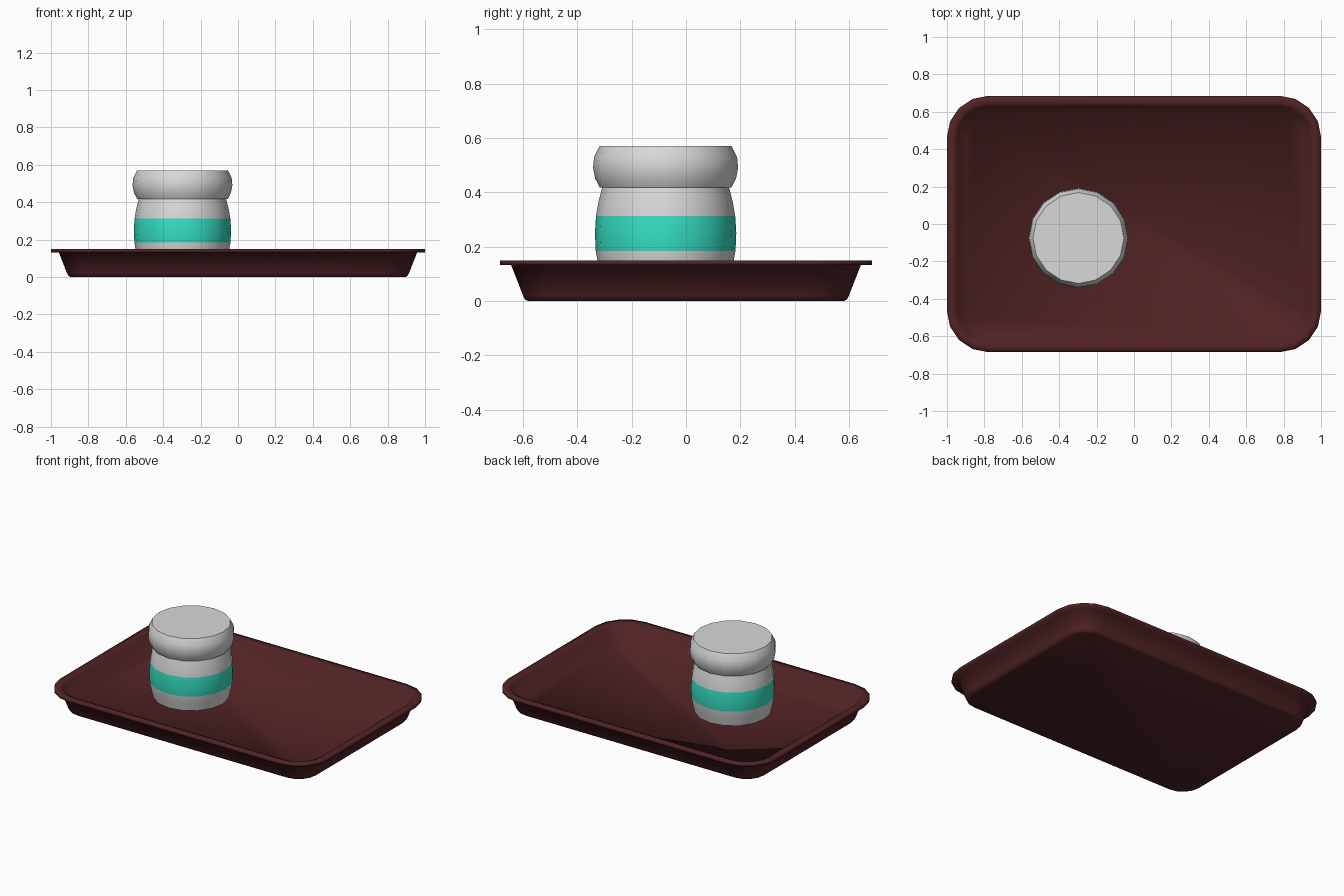
import bpy, bmesh, math

if "Cube" in bpy.data.objects:
    bpy.data.objects.remove(bpy.data.objects["Cube"])


def material(name, rgb):
    m = bpy.data.materials.new(name)
    m.diffuse_color = (*rgb, 1.0)
    m.use_nodes = True
    m.node_tree.nodes["Principled BSDF"].inputs["Base Color"].default_value = m.diffuse_color
    return m


BROWN = material("dark red brown", (0.083, 0.0165, 0.018))
WHITE = material("light grey", (0.70, 0.69, 0.69))
TEAL = material("teal", (0.035, 0.75, 0.55))


def loft(name, rings, mats, rule=None):
    """Skin a list of equal-length point rings and cap both ends."""
    bm = bmesh.new()
    vr = [[bm.verts.new(p) for p in ring] for ring in rings]
    n = len(vr[0])
    for a, b in zip(vr, vr[1:]):
        for i in range(n):
            j = (i + 1) % n
            bm.faces.new((a[i], a[j], b[j], b[i]))
    bm.faces.new(vr[0][::-1])
    bm.faces.new(vr[-1])
    bmesh.ops.recalc_face_normals(bm, faces=bm.faces[:])
    for f in bm.faces:
        f.smooth = True
        if rule:
            f.material_index = rule(f.calc_center_median())
    me = bpy.data.meshes.new(name)
    bm.to_mesh(me)
    bm.free()
    for m in mats:
        me.materials.append(m)
    ob = bpy.data.objects.new(name, me)
    bpy.context.collection.objects.link(ob)
    return ob


def rounded_rect(inset, z, hx=1.0, hy=0.685, radius=0.22, seg=4):
    r = radius - inset
    pts = []
    for q, (sx, sy) in enumerate([(1, 1), (-1, 1), (-1, -1), (1, -1)]):
        for k in range(seg + 1):
            a = math.pi / 2 * (q + k / seg)
            pts.append((sx * (hx - radius) + r * math.cos(a),
                        sy * (hy - radius) + r * math.sin(a), z))
    return pts


def circle(r, z, cx=-0.297, cy=-0.075, n=16):
    return [(cx + r * math.cos(math.tau * i / n),
             cy + r * math.sin(math.tau * i / n), z) for i in range(n)]


def soften(ob, degrees):
    bpy.ops.object.select_all(action='DESELECT')
    ob.select_set(True)
    bpy.context.view_layer.objects.active = ob
    bpy.ops.object.shade_smooth_by_angle(angle=math.radians(degrees))


# Tray: thin shell with underside, flared wall, lip and low inner floor
tray_profile = [(0.105, 0.0), (0.093, 0.006), (0.085, 0.022), (0.042, 0.132),
                (0.0, 0.132), (0.0, 0.15), (0.035, 0.15), (0.055, 0.142),
                (0.102, 0.017)]
loft("tray", [rounded_rect(i, z) for i, z in tray_profile], [BROWN])

# Jar body: barrel shape with a coloured band chosen by height
body_profile = [(0.235, 0.079), (0.249, 0.14), (0.257, 0.185), (0.26, 0.25),
                (0.256, 0.313), (0.247, 0.365), (0.233, 0.42)]
body = loft("jar_body", [circle(r, z) for r, z in body_profile], [WHITE, TEAL],
            lambda c: 1 if 0.185 < c.z < 0.313 else 0)
soften(body, 40)

# Lid: bulging ring with a flat top
lid_profile = [(0.242, 0.418), (0.259, 0.45), (0.267, 0.49),
               (0.263, 0.53), (0.243, 0.57)]
lid = loft("jar_lid", [circle(r, z) for r, z in lid_profile], [WHITE])
soften(lid, 40)
